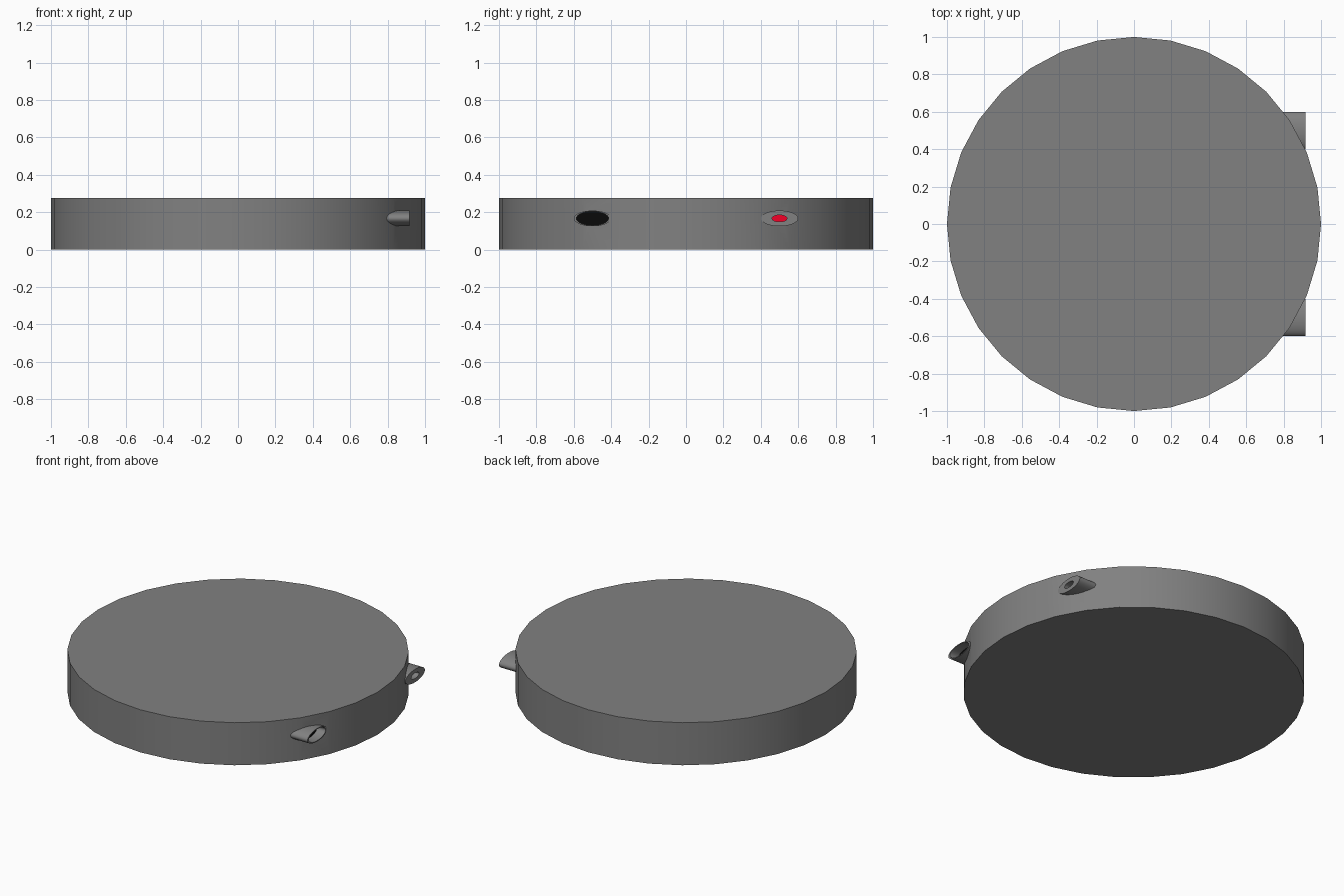
import bpy, bmesh
from math import cos, sin, pi, radians

if "Cube" in bpy.data.objects:
    bpy.data.objects.remove(bpy.data.objects["Cube"])

HEIGHT, PORT_Z, FACE_X, FLOOR_X = 0.275, 0.167, 0.917, 0.857


def material(name, color):
    mat = bpy.data.materials.new(name)
    mat.diffuse_color = color
    mat.use_nodes = True
    mat.node_tree.nodes["Principled BSDF"].inputs["Base Color"].default_value = mat.diffuse_color
    return mat


def ring_solid(name, y, rings, mats=(), cap_mat=0):
    """Skin elliptical rings (x, half width, half height); cap both ends."""
    n = 32
    bm = bmesh.new()
    loops = [[bm.verts.new((x, y + ry * cos(2 * pi * i / n),
                            PORT_Z + rz * sin(2 * pi * i / n)))
              for i in range(n)] for x, ry, rz in rings]
    for a, b in zip(loops, loops[1:]):
        for i in range(n):
            j = (i + 1) % n
            bm.faces.new((a[i], a[j], b[j], b[i]))
    bm.faces.new(loops[0][::-1])
    bm.faces.new(loops[-1]).material_index = cap_mat
    bmesh.ops.recalc_face_normals(bm, faces=bm.faces)
    mesh = bpy.data.meshes.new(name)
    bm.to_mesh(mesh)
    bm.free()
    for m in mats:
        mesh.materials.append(m)
    obj = bpy.data.objects.new(name, mesh)
    bpy.context.collection.objects.link(obj)
    return obj


def smooth(obj):
    bpy.ops.object.select_all(action='DESELECT')
    obj.select_set(True)
    bpy.context.view_layer.objects.active = obj
    bpy.ops.object.shade_smooth_by_angle(angle=radians(30))


dark_grey = material("dark_grey", (0.22, 0.22, 0.22, 1))
black = material("black", (0.003, 0.003, 0.003, 1))
red = material("red", (0.9, 0.0, 0.02, 1))

# Disc body
bpy.ops.mesh.primitive_cylinder_add(vertices=32, radius=1, depth=HEIGHT,
                                    location=(0, 0, HEIGHT / 2))
body = bpy.context.object
body.name = "disc_body"
body.data.materials.append(dark_grey)

# Oval ports: recessed tubes with a coloured floor
ports = [("wide_port", -0.5, 0.086, 0.037, black),
         ("narrow_port", 0.5, 0.04, 0.018, red)]
for name, y, ry, rz, floor in ports:
    port = ring_solid(name, y, [(0.75, 0.1, 0.042), (FACE_X, 0.1, 0.042),
                                (FACE_X, ry, rz), (FLOOR_X, ry, rz)],
                      (dark_grey, floor), 1)
    smooth(port)
    # Pocket through the body so the recess is open
    grow_y, grow_z = ry * 1.02, rz * 1.02
    cutter = ring_solid(name + "_cutter", y, [(FLOOR_X - 0.005, grow_y, grow_z),
                                              (1.1, grow_y, grow_z)],
                        (dark_grey,))
    mod = body.modifiers.new("pocket", 'BOOLEAN')
    mod.object = cutter
    mod.operation = 'DIFFERENCE'
    mod.solver = 'EXACT'
    bpy.context.view_layer.objects.active = body
    bpy.ops.object.modifier_apply(modifier=mod.name)
    bpy.data.objects.remove(cutter)

# Even shading around the pockets
smooth(body)
weighted = body.modifiers.new("even_shading", 'WEIGHTED_NORMAL')
weighted.keep_sharp = True
